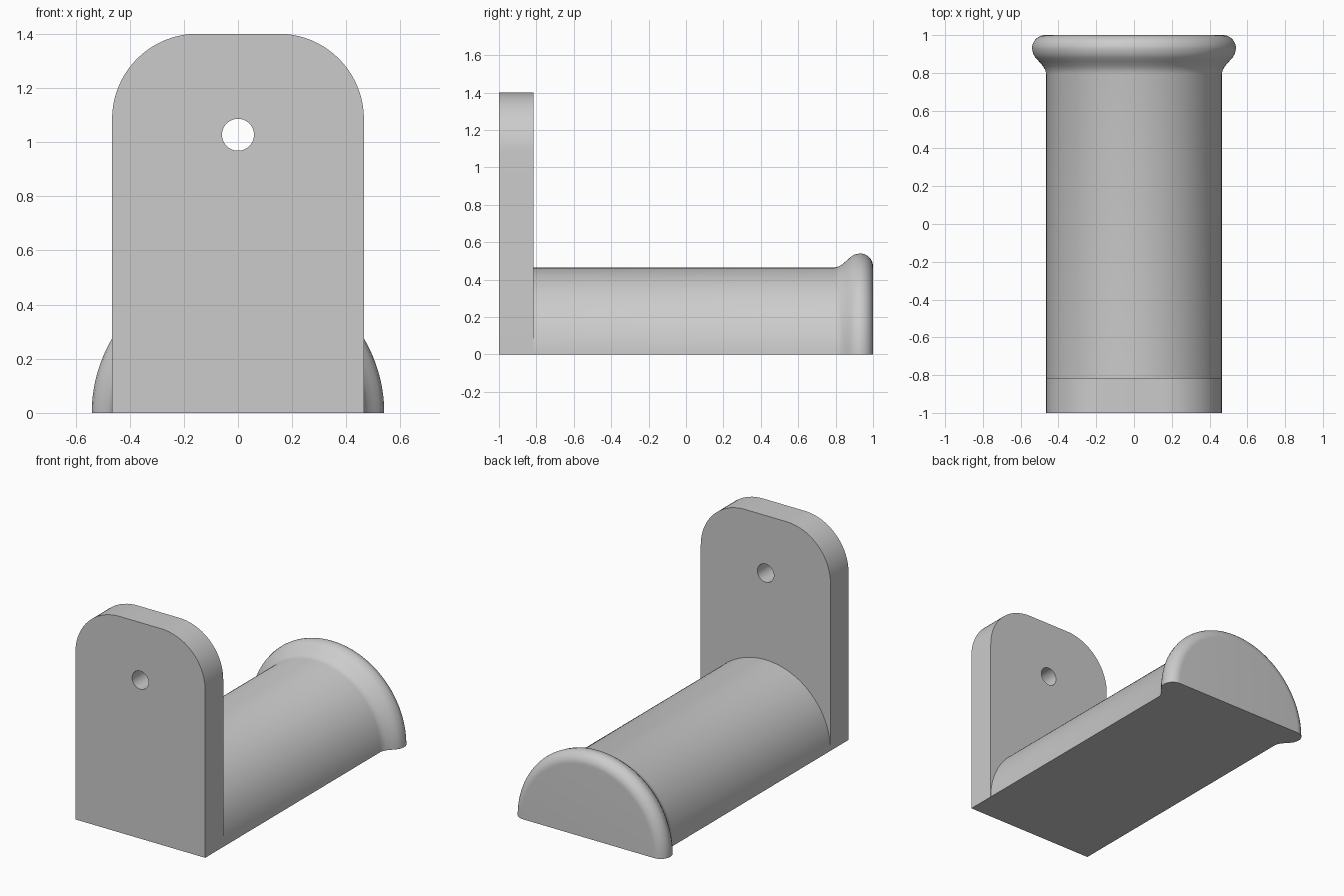
import bpy, bmesh
from math import sin, cos, pi, radians

default = bpy.data.objects.get("Cube")
if default:
    bpy.data.objects.remove(default, do_unlink=True)

R = 0.465            # half-round radius, also half the plate width
PLATE_BACK = -0.815

grey = bpy.data.materials.new("light grey")
grey.use_nodes = True
grey.diffuse_color = (0.6, 0.6, 0.6, 1)
grey.node_tree.nodes["Principled BSDF"].inputs["Base Color"].default_value = (0.6, 0.6, 0.6, 1)


def finish(name, bm):
    """Turn a bmesh into a named grey object."""
    bmesh.ops.recalc_face_normals(bm, faces=bm.faces[:])
    mesh = bpy.data.meshes.new(name)
    bm.to_mesh(mesh)
    bm.free()
    mesh.materials.append(grey)
    obj = bpy.data.objects.new(name, mesh)
    bpy.context.collection.objects.link(obj)
    return obj


def activate(obj):
    bpy.ops.object.select_all(action='DESELECT')
    obj.select_set(True)
    bpy.context.view_layer.objects.active = obj


def arc(cx, cz, r, start, end, steps):
    angles = [radians(start + (end - start) * i / steps) for i in range(steps + 1)]
    return [(cx + r * cos(a), cz + r * sin(a)) for a in angles]


def prism(name, outline, y0, y1):
    """Extrude an x-z outline along y."""
    bm = bmesh.new()
    face = bm.faces.new([bm.verts.new((x, y0, z)) for x, z in outline])
    ext = bmesh.ops.extrude_face_region(bm, geom=[face])["geom"]
    bmesh.ops.translate(bm, vec=(0, y1 - y0, 0),
                        verts=[v for v in ext if isinstance(v, bmesh.types.BMVert)])
    if face.is_valid and len(bm.faces) == len(outline) + 1:
        bm.faces.new([v for v in bm.verts if v.co.y == y0])
    return finish(name, bm)


# Wall plate with rounded top corners
CORNER = 0.315
cx, cz = R - CORNER, 1.4 - CORNER
outline = ([(-R, 0), (R, 0)] + arc(cx, cz, CORNER, 0, 90, 20)
           + arc(-cx, cz, CORNER, 90, 180, 20))
plate = prism("wall_plate", outline, -1, PLATE_BACK)

# Screw hole through the plate
cutter = prism("hole_cutter", arc(0, 1.027, 0.059, 0, 352.5, 47), -1.2, -0.6)
cutter.hide_render = True
cut = plate.modifiers.new("screw_hole", 'BOOLEAN')
cut.operation = 'DIFFERENCE'
cut.solver = 'EXACT'
cut.object = cutter
activate(plate)
bpy.ops.object.modifier_apply(modifier=cut.name)
bpy.data.objects.remove(cutter, do_unlink=True)

# Half-round arm with a flared, rounded end lip: (y, radius)
profile = [(PLATE_BACK, R), (0.795, R), (0.815, 0.47), (0.835, 0.481),
           (0.86, 0.503), (0.88, 0.521), (0.9, 0.534)]
# quarter round from the lip's crest to the end face
profile += arc(0.93, 0.47, 0.07, 90, 0, 12)
SEGMENTS = 72
bm = bmesh.new()
rings = []
for y, r in profile:
    rings.append([bm.verts.new((r * cos(pi * i / SEGMENTS), y,
                                r * sin(pi * i / SEGMENTS) if i < SEGMENTS else 0))
                  for i in range(SEGMENTS + 1)])
for a, b in zip(rings, rings[1:]):
    for i in range(SEGMENTS):
        bm.faces.new((a[i], a[i + 1], b[i + 1], b[i]))
bm.faces.new(rings[0])
bm.faces.new(rings[-1])
# flat underside
bm.faces.new([ring[0] for ring in rings] + [ring[-1] for ring in reversed(rings)])
arm = finish("half_round_arm", bm)

for obj in (plate, arm):
    activate(obj)
    bpy.ops.object.shade_smooth_by_angle(angle=radians(35))
